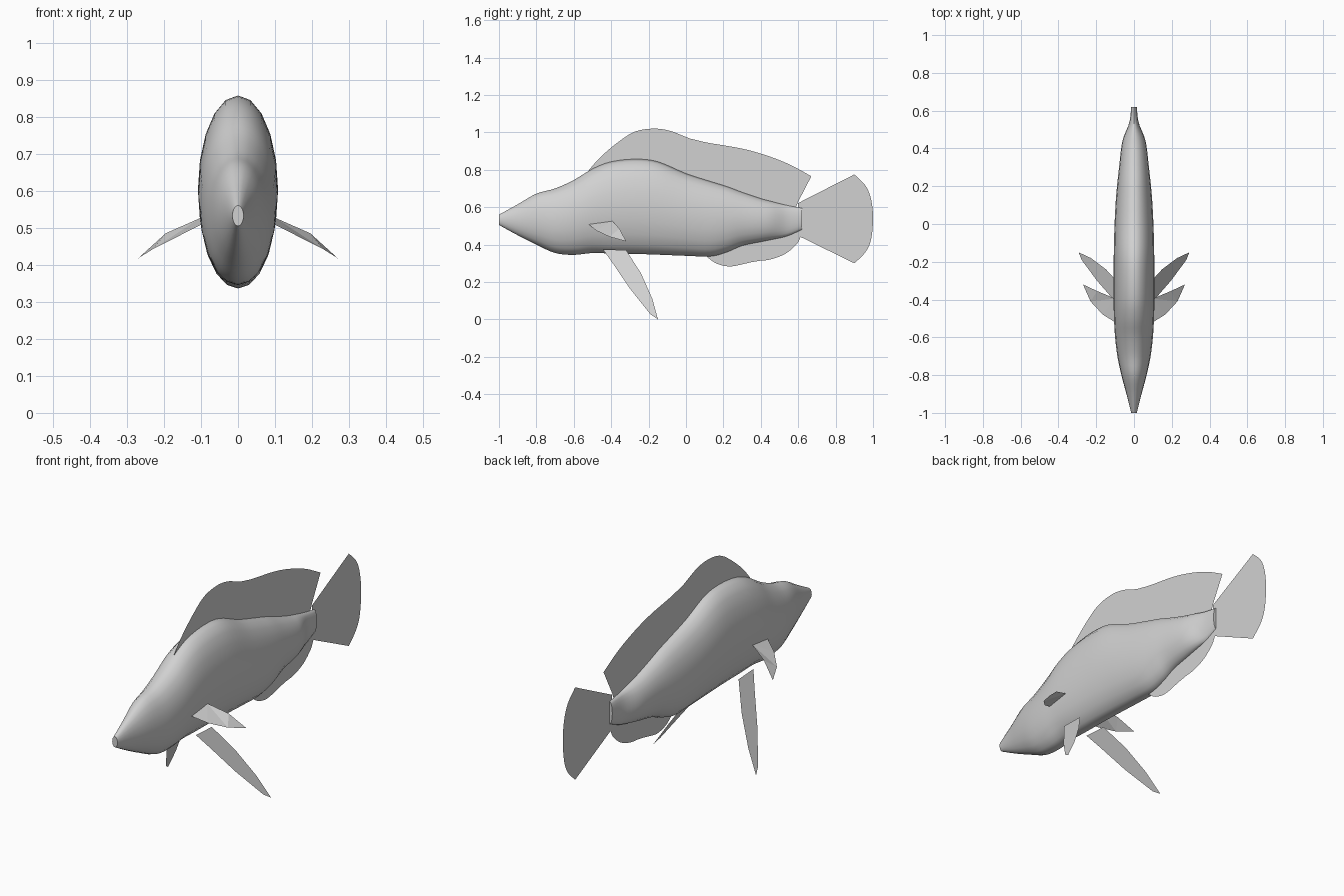
import bpy
import bmesh
from math import cos, sin, pi

cube = bpy.data.objects.get("Cube")
if cube:
    bpy.data.objects.remove(cube, do_unlink=True)

GREY = (0.64, 0.64, 0.64, 1.0)
grey = bpy.data.materials.new("plain grey")
grey.use_nodes = True
grey.diffuse_color = GREY
grey.node_tree.nodes["Principled BSDF"].inputs["Base Color"].default_value = GREY


def smooth_path(points, steps):
    """Pass a smooth curve through the points (any dimension), ends included."""
    padded = [points[0]] + list(points) + [points[-1]]
    path = []
    for a, b, c, d in zip(padded, padded[1:], padded[2:], padded[3:]):
        for i in range(steps):
            t = i / steps
            path.append(tuple(
                q + 0.5 * t * (r - p + t * (2 * p - 5 * q + 4 * r - s
                                            + t * (3 * (q - r) + s - p)))
                for p, q, r, s in zip(a, b, c, d)))
    path.append(tuple(points[-1]))
    return path


def finish(name, bm):
    """Turn a bmesh into a named object with the shared material."""
    mesh = bpy.data.meshes.new(name)
    bm.to_mesh(mesh)
    bm.free()
    mesh.materials.append(grey)
    obj = bpy.data.objects.new(name, mesh)
    bpy.context.collection.objects.link(obj)
    return obj


def make_fin(name, outline):
    """Build a thin sheet from a closed outline of 3D points."""
    bm = bmesh.new()
    face = bm.faces.new([bm.verts.new(p) for p in outline])
    bmesh.ops.triangulate(bm, faces=[face])
    return finish(name, bm)


def make_middle_fin(name, edge, base):
    """Build an upright fin on the centre line: smooth free edge, plain base."""
    outline = smooth_path(edge, 4) + base
    return make_fin(name, [(0, y, z) for y, z in outline])


def make_fin_pair(name, outline):
    """Build the left fin and its mirror image."""
    for side, sign in (("left", 1), ("right", -1)):
        make_fin(side + "_" + name, [(sign * x, y, z) for x, y, z in outline])


# Body: oval rings along y, each given as (y, top, bottom, half width)
stations = [
    (-1, .56, .505, .015), (-.9, .615, .45, .04), (-.8, .672, .4, .067),
    (-.7, .7, .355, .088), (-.6, .745, .345, .1), (-.5, .805, .355, .106),
    (-.4, .843, .352, .108), (-.27, .857, .35, .108), (-.15, .843, .346, .107),
    (0, .78, .34, .103), (.13, .738, .337, .096), (.22, .71, .36, .088),
    (.3, .68, .394, .079), (.4, .646, .415, .068), (.46, .63, .427, .055),
    (.54, .61, .445, .024), (.62, .595, .48, .015),
]
SIDES = 20
bm = bmesh.new()
rings = []
for y, top, bottom, width in smooth_path(stations, 4):
    middle, height = (top + bottom) / 2, (top - bottom) / 2
    rings.append([
        bm.verts.new((width * sin(2 * pi * i / SIDES), y,
                      middle + height * cos(2 * pi * i / SIDES)))
        for i in range(SIDES)])
for front, back in zip(rings, rings[1:]):
    for i in range(SIDES):
        j = (i + 1) % SIDES
        bm.faces.new((front[i], front[j], back[j], back[i]))
bm.faces.new(rings[0])
bm.faces.new(rings[-1])
bmesh.ops.recalc_face_normals(bm, faces=bm.faces)
body = finish("body", bm)
bpy.ops.object.select_all(action="DESELECT")
body.select_set(True)
bpy.context.view_layer.objects.active = body
bpy.ops.object.shade_smooth_by_angle(angle=pi / 4)

# Long back fin, with its base hidden in the body
make_middle_fin(
    "dorsal_fin",
    [(-.53, .785), (-.46, .865), (-.36, .95), (-.27, 1.005), (-.165, 1.02),
     (-.075, 1.005), (.02, .967), (.13, .942), (.29, .915), (.42, .88),
     (.55, .83), (.67, .765)],
    [(.6, .63), (.58, .58), (.4, .62), (.1, .72), (-.15, .81), (-.3, .83),
     (-.42, .81)])

# Fan-shaped tail
make_middle_fin(
    "tail_fin",
    [(.9, .775), (.96, .715), (.99, .64), (1, .54), (.99, .43), (.96, .36),
     (.9, .3)],
    [(.6, .447), (.6, .622)])

# Belly fin towards the rear
make_middle_fin(
    "anal_fin",
    [(.1, .345), (.16, .3), (.235, .283), (.315, .298), (.38, .312),
     (.45, .32), (.53, .35), (.59, .4), (.612, .44)],
    [(.6, .5), (.4, .45), (.2, .4)])

# Small side fins
make_fin_pair("pectoral_fin", [
    (.1, -.52, .508), (.165, -.48, .475), (.23, -.41, .442),
    (.27, -.32, .417), (.195, -.355, .485), (.1, -.395, .527)])

# Long lower fins, flat sheets sloping outwards below the belly
pelvic = [(-.445, .375), (-.395, .305), (-.3, .165), (-.19, .027), (-.15, 0),
          (-.18, .11), (-.24, .245), (-.32, .37)]
make_fin_pair("pelvic_fin", [(.072 + .59 * (.375 - z), y, z) for y, z in pelvic])
